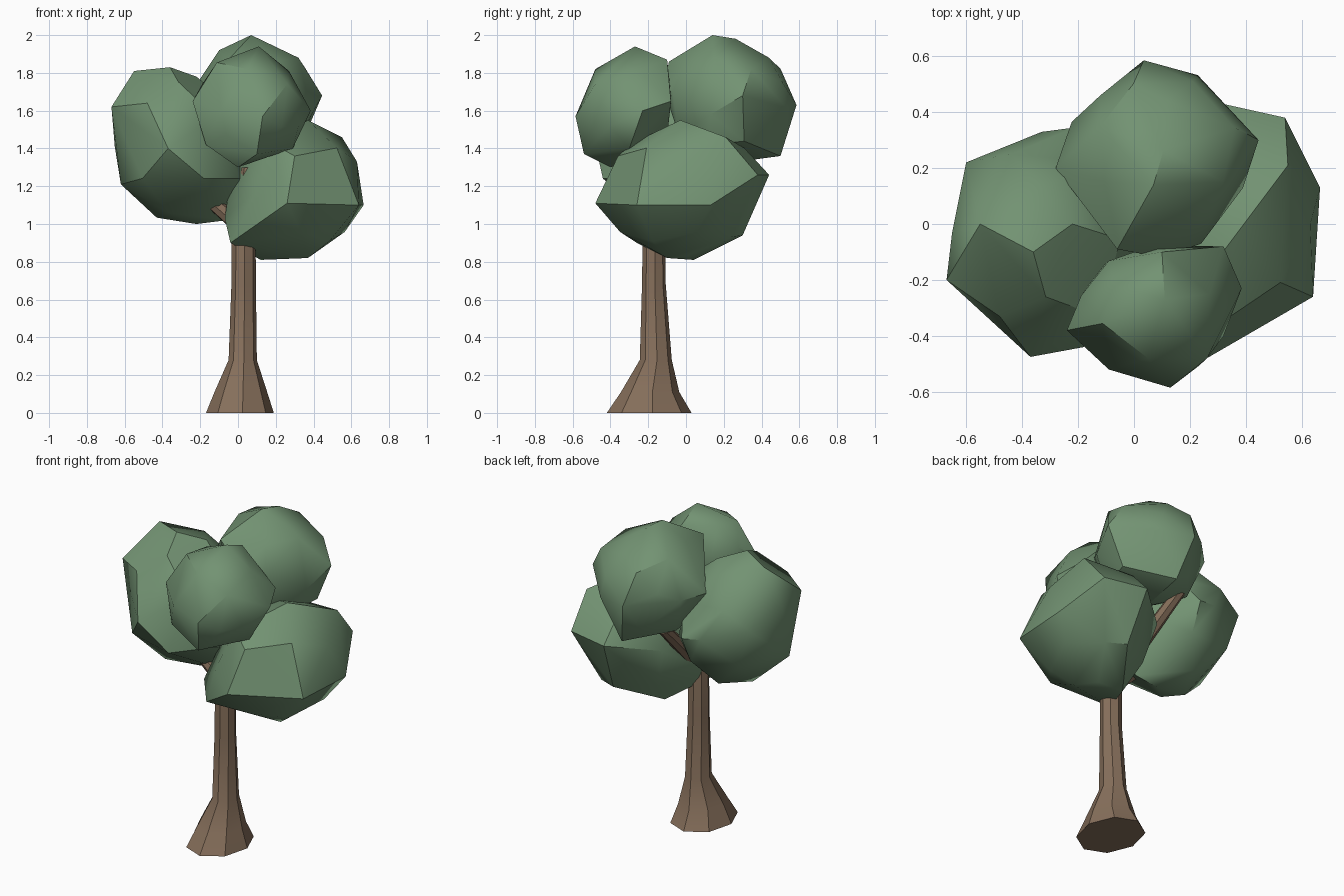
import bpy, bmesh, math
from mathutils import Vector


def material(name, rgb):
    m = bpy.data.materials.new(name)
    m.diffuse_color = (*rgb, 1)
    return m


leaf = material("leaf_green", (0.17, 0.29, 0.17))
bark = material("bark_brown", (0.24, 0.16, 0.105))


def finish(bm, name, mat, angle):
    bmesh.ops.recalc_face_normals(bm, faces=bm.faces)
    me = bpy.data.meshes.new(name)
    bm.to_mesh(me)
    bm.free()
    me.materials.append(mat)
    ob = bpy.data.objects.new(name, me)
    bpy.context.collection.objects.link(ob)
    bpy.ops.object.select_all(action='DESELECT')
    ob.select_set(True)
    bpy.context.view_layer.objects.active = ob
    bpy.ops.object.shade_smooth_by_angle(angle=math.radians(angle))
    return ob


def clump(name, center, radii, facing, second, corners):
    """Rounded 26-point cube turned to its facing, pulled out to a few corners."""
    c = Vector(center)
    a = Vector(facing).normalized()
    b = Vector(second)
    b = (b - a * b.dot(a)).normalized()
    d = a.cross(b)
    bm = bmesh.new()
    corners = [Vector(p) for p in corners]
    for p in corners:
        bm.verts.new(p)
    for i in (-1, 0, 1):
        for j in (-1, 0, 1):
            for k in (-1, 0, 1):
                if i or j or k:
                    p = (a * i + b * j + d * k).normalized() * 0.95
                    p = c + Vector(u * r for u, r in zip(p, radii))
                    # a corner replaces the sphere points close to it
                    if all((p - q).length > 0.12 for q in corners):
                        bm.verts.new(p)
    bmesh.ops.convex_hull(bm, input=bm.verts[:])
    loose = [v for v in bm.verts if not v.link_faces]
    bmesh.ops.delete(bm, geom=loose, context='VERTS')
    return finish(bm, name, leaf, 35)


def loft(name, rings, sides=8):
    """Tube through rings given as (center, rx, ry, axis)."""
    bm = bmesh.new()
    loops = []
    for c, rx, ry, axis in rings:
        rot = Vector((0, 0, 1)).rotation_difference(Vector(axis))
        ang = [2 * math.pi * (k + 0.1) / sides for k in range(sides)]
        loops.append([bm.verts.new(Vector(c) + rot @ Vector((rx * math.cos(t), ry * math.sin(t), 0)))
                      for t in ang])
    for a, b in zip(loops, loops[1:]):
        for k in range(sides):
            m = (k + 1) % sides
            bm.faces.new((a[k], a[m], b[m], b[k]))
    bm.faces.new(loops[0][::-1])
    bm.faces.new(loops[-1])
    return finish(bm, name, bark, 33)


# Foliage clumps
clump("left_foliage", (-0.32, -0.06, 1.41), (0.35, 0.41, 0.42), (0.6, -0.7, 0.4), (-0.6, -0.65, -0.45),
      [(-0.36, -0.10, 1.83), (-0.55, 0.0, 1.81), (-0.67, -0.20, 1.62), (-0.65, -0.03, 1.60),
       (-0.60, 0.22, 1.50), (-0.62, -0.15, 1.21), (-0.48, -0.33, 1.64), (-0.37, -0.475, 1.40),
       (-0.18, -0.44, 1.24), (-0.37, -0.2, 1.06), (-0.22, -0.05, 1.0), (-0.06, -0.05, 1.02),
       (0.01, -0.2, 1.24), (-0.21, 0.345, 1.40), (-0.22, 0.0, 1.78)])
clump("right_foliage", (0.30, -0.02, 1.18), (0.37, 0.45, 0.37), (0.82, -0.57, -0.1), (0, 0, 1),
      [(0.26, -0.48, 1.11), (0.30, -0.36, 1.36), (0.37, -0.03, 1.55), (0.55, 0.21, 1.46),
       (0.63, 0.0, 1.33), (0.665, 0.13, 1.10), (0.64, -0.26, 1.10), (0.54, 0.38, 1.26),
       (0.27, 0.44, 1.26), (0.30, 0.30, 0.94), (0.37, -0.1, 0.82), (0.12, 0.04, 0.81),
       (-0.04, -0.26, 0.90), (-0.07, -0.24, 1.03)])
clump("back_foliage", (0.09, 0.23, 1.65), (0.36, 0.35, 0.35), (0.9, -0.4, 0), (-0.2, 0.2, 0.95),
      [(0.07, 0.14, 2.0), (0.32, 0.15, 1.88), (0.445, 0.30, 1.68), (0.035, 0.585, 1.63),
       (0.12, 0.44, 1.88), (0.21, 0.51, 1.75), (-0.12, 0.46, 1.70), (-0.28, 0.20, 1.65),
       (-0.10, 0.15, 1.92), (0.10, -0.12, 1.72), (-0.06, -0.09, 1.86), (0.24, -0.07, 1.70),
       (0.39, 0.13, 1.58), (0.10, 0.50, 1.36)])
clump("front_foliage", (0.07, -0.32, 1.62), (0.31, 0.26, 0.32), (0.65, -0.65, 0.4), (-0.1, 0.4, 0.9),
      [(0.11, -0.27, 1.94), (0.13, -0.585, 1.57), (0.05, -0.48, 1.82), (-0.24, -0.38, 1.65),
       (-0.07, -0.22, 1.86), (0.27, -0.25, 1.81), (0.385, -0.23, 1.60), (0.32, -0.40, 1.52),
       (0.29, -0.30, 1.40), (0.10, -0.54, 1.37), (0.0, -0.40, 1.30), (-0.17, -0.42, 1.42),
       (0.10, -0.10, 1.87), (0.32, -0.08, 1.65), (-0.09, -0.52, 1.60)])

# Trunk with flared foot
up = (0, 0, 1)
loft("trunk", [((0.01, -0.195, 0), 0.18, 0.225, up),
               ((0.015, -0.19, 0.11), 0.14, 0.155, up),
               ((0.025, -0.16, 0.28), 0.075, 0.085, up),
               ((0.03, -0.17, 0.68), 0.065, 0.063, up),
               ((0.03, -0.17, 1.0), 0.063, 0.059, up),
               ((0.06, -0.17, 1.3), 0.04, 0.04, up)])

# Branches reaching into the clumps
for name, root, tip, r in (("left_branch", (0.03, -0.15, 0.97), (-0.27, -0.15, 1.23), 0.045),
                           ("back_branch", (0.03, -0.17, 0.98), (-0.07, 0.33, 1.42), 0.05)):
    root, tip = Vector(root), Vector(tip)
    d = tip - root
    loft(name, [(root, r, r, d), (tip, r * 0.7, r * 0.7, d)], 7)
